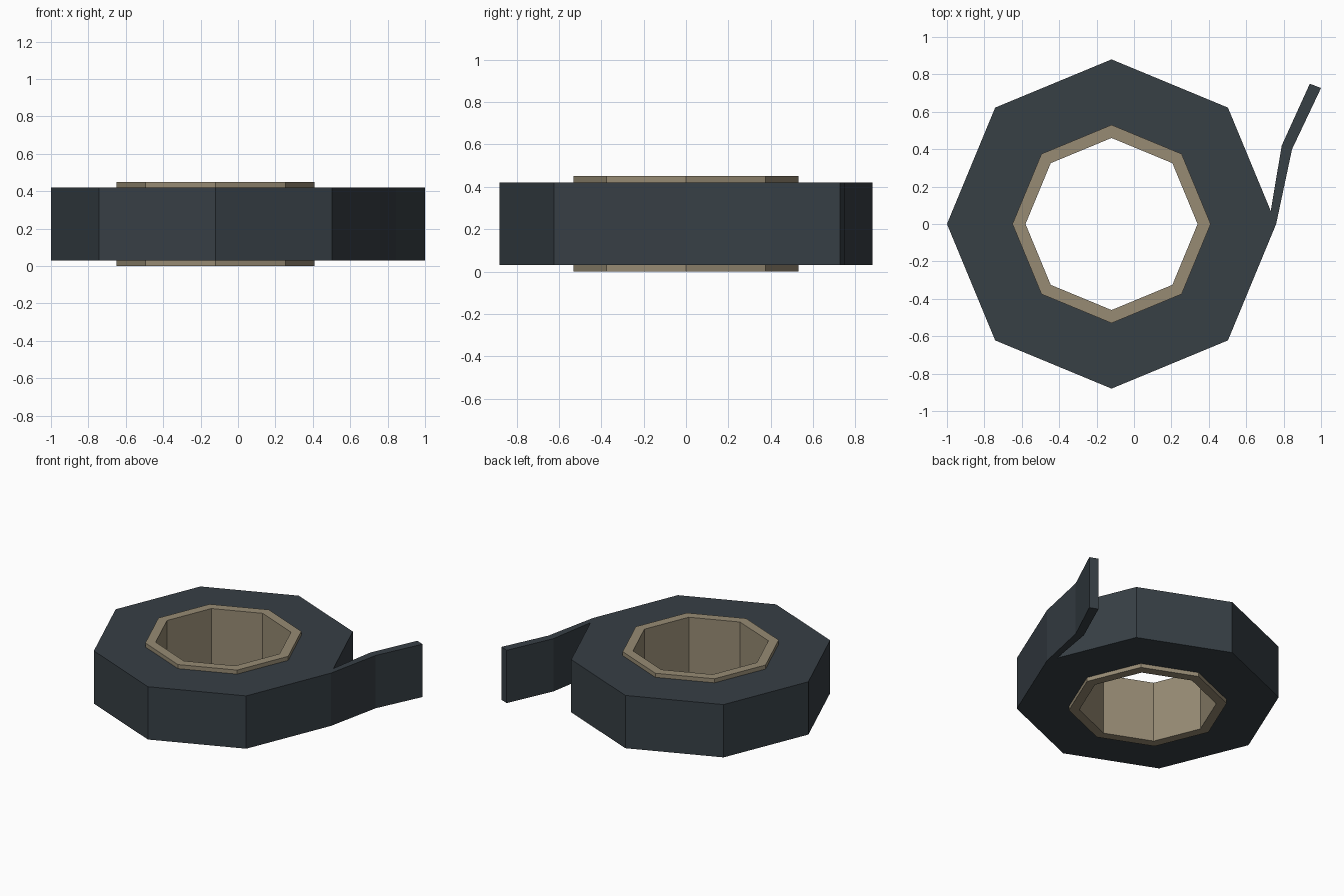
import bpy
import bmesh
from math import cos, sin, tau

if "Cube" in bpy.data.objects:
    bpy.data.objects.remove(bpy.data.objects["Cube"])

CX, SIDES = -0.12, 8
TAPE_Z = (0.03, 0.42)
CORE_Z = (0.0, 0.45)


def material(name, color):
    m = bpy.data.materials.new(name)
    m.diffuse_color = (*color, 1)
    m.use_nodes = True
    m.node_tree.nodes["Principled BSDF"].inputs["Base Color"].default_value = m.diffuse_color
    return m


def sweep(name, pairs, z, mat, closed):
    """Rectangular band running through (outer, inner) point pairs."""
    bm = bmesh.new()
    rings = []
    for o, i in pairs:
        rings.append([bm.verts.new((*p, h)) for p, h in
                      ((o, z[0]), (o, z[1]), (i, z[1]), (i, z[0]))])
    n = len(rings)
    for k in range(n if closed else n - 1):
        a, b = rings[k], rings[(k + 1) % n]
        for j in range(4):
            m = (j + 1) % 4
            bm.faces.new((a[j], b[j], b[m], a[m]))
    if not closed:
        bm.faces.new(rings[0])
        bm.faces.new(rings[-1][::-1])
    bmesh.ops.recalc_face_normals(bm, faces=bm.faces)
    me = bpy.data.meshes.new(name)
    bm.to_mesh(me)
    bm.free()
    me.materials.append(mat)
    ob = bpy.data.objects.new(name, me)
    bpy.context.collection.objects.link(ob)
    return ob


def octagon_pairs(outer, inner):
    dirs = [(cos(tau * k / SIDES), sin(tau * k / SIDES)) for k in range(SIDES)]
    return [((CX + outer * c, outer * s), (CX + inner * c, inner * s))
            for c, s in dirs]


dark = material("dark_tape", (0.038, 0.05, 0.06))
card = material("cardboard", (0.31, 0.26, 0.175))

# Wound tape and the cardboard core that stands slightly proud of it
sweep("tape_roll", octagon_pairs(0.88, 0.53), TAPE_Z, dark, True)
sweep("cardboard_core", octagon_pairs(0.53, 0.46), CORE_Z, card, True)

# Loose end peeling off the right corner
tail = [((0.76, 0.0), (0.731, 0.07)),
        ((0.845, 0.40), (0.79, 0.42)),
        ((1.0, 0.727), (0.94, 0.75))]
sweep("loose_tape_end", tail, TAPE_Z, dark, False)
